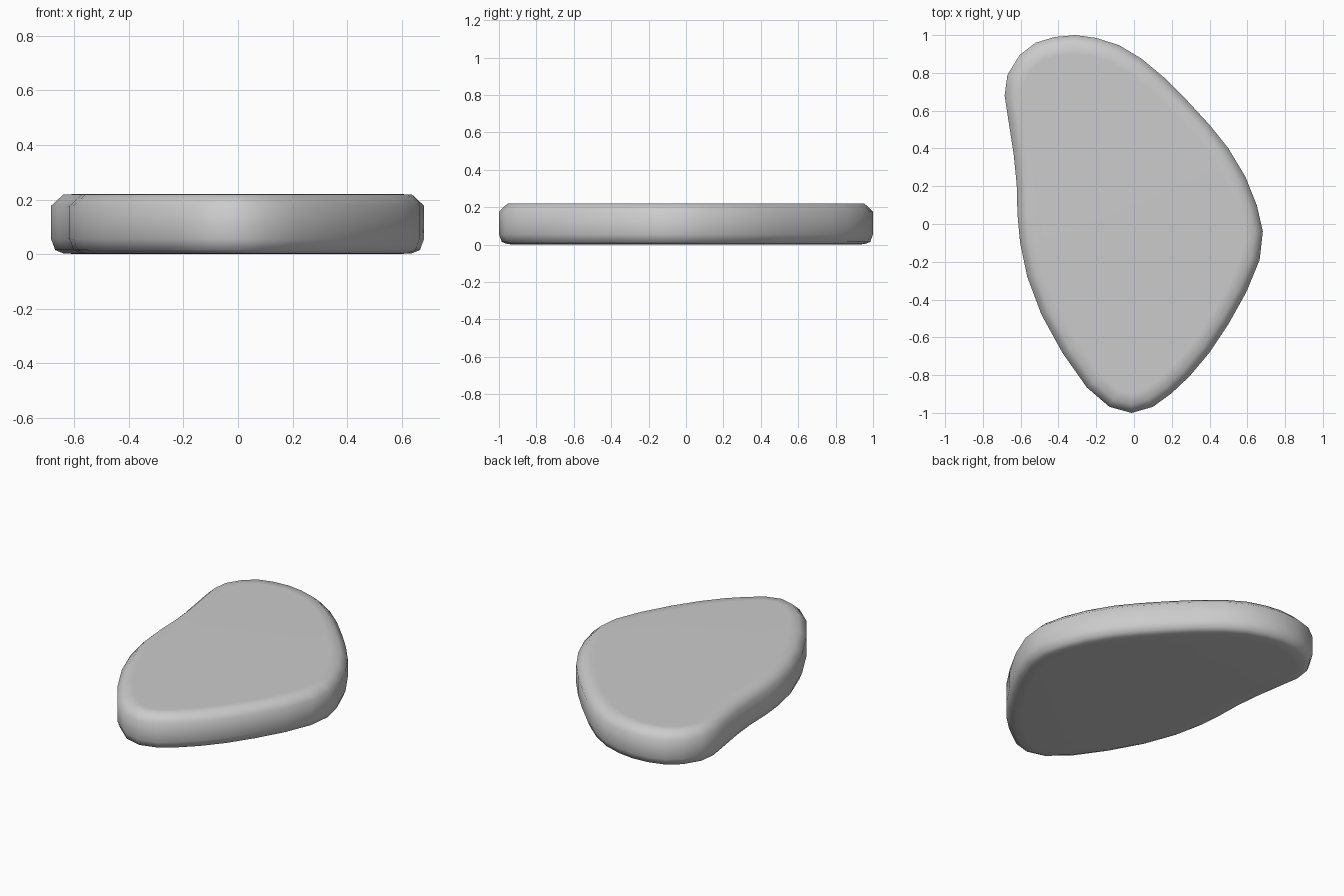
import bpy, bmesh
from mathutils import Vector

if "Cube" in bpy.data.objects:
    bpy.data.objects.remove(bpy.data.objects["Cube"])

# Outline seen from above, clockwise from the back
OUTLINE = [(-0.31, 1.0), (-0.20, 0.985), (-0.08, 0.947), (0.04, 0.875), (0.16, 0.775),
           (0.28, 0.655), (0.40, 0.525), (0.50, 0.40), (0.59, 0.25), (0.65, 0.10),
           (0.682, -0.04), (0.665, -0.19), (0.595, -0.36), (0.50, -0.53), (0.40, -0.68),
           (0.295, -0.805), (0.20, -0.895), (0.10, -0.968), (-0.013, -1.0), (-0.13, -0.968),
           (-0.25, -0.865), (-0.38, -0.68), (-0.49, -0.48), (-0.565, -0.28), (-0.603, -0.10),
           (-0.617, 0.05), (-0.621, 0.21), (-0.637, 0.37), (-0.662, 0.53), (-0.685, 0.68),
           (-0.67, 0.79), (-0.605, 0.895), (-0.52, 0.96), (-0.42, 0.99)]

# Edge section: (inset, height), bottom to top
SECTION = [(0.10, 0.0), (0.045, 0.003), (0.015, 0.015), (0.0, 0.055),
           (0.0, 0.177), (0.045, 0.219), (0.10, 0.22)]


def inset_ring(bm, inset, z):
    pts = [Vector(p) for p in OUTLINE]
    ring = []
    for i, p in enumerate(pts):
        t = (pts[(i + 1) % len(pts)] - pts[i - 1]).normalized()
        q = p + Vector((t.y, -t.x)) * inset
        ring.append(bm.verts.new((q.x, q.y, z)))
    return ring


# Flat pebble slab: stacked rings with caps
bm = bmesh.new()
rings = [inset_ring(bm, *s) for s in SECTION]
for a, b in zip(rings, rings[1:]):
    for i in range(len(a)):
        bm.faces.new((a[i - 1], a[i], b[i], b[i - 1]))
bm.faces.new(rings[0])
bm.faces.new(rings[-1])
bmesh.ops.recalc_face_normals(bm, faces=bm.faces[:])
for f in bm.faces:
    f.smooth = True

mesh = bpy.data.meshes.new("stone_slab")
bm.to_mesh(mesh)
bm.free()
slab = bpy.data.objects.new("stone_slab", mesh)
bpy.context.collection.objects.link(slab)
